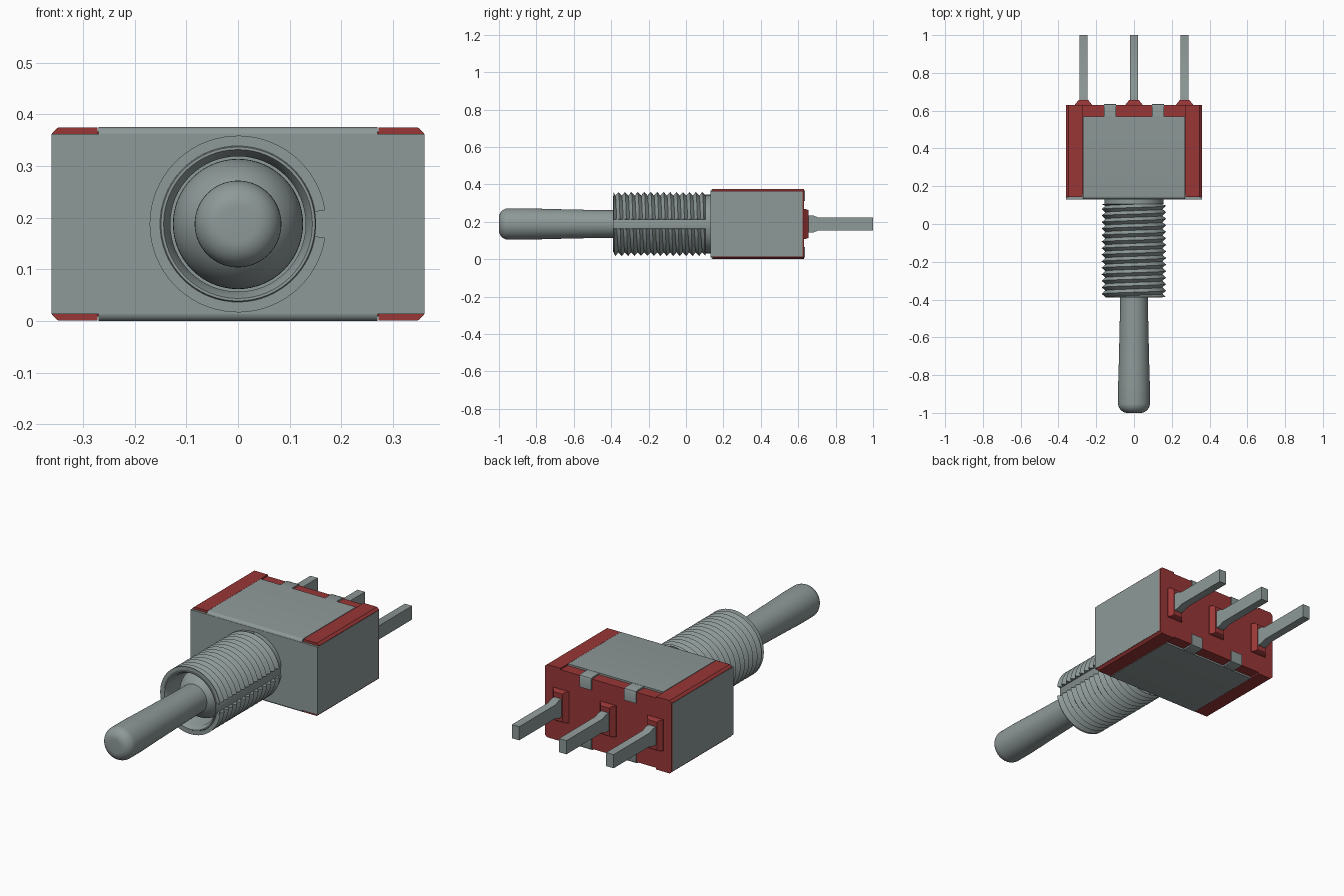
import bpy, bmesh, math

if "Cube" in bpy.data.objects:
    bpy.data.objects.remove(bpy.data.objects["Cube"])

ZC = 0.188          # height of the lever axis
H = 2 * ZC          # total height
SEG = 64


def material(name, rgb):
    m = bpy.data.materials.new(name)
    m.use_nodes = True
    m.diffuse_color = (*rgb, 1)
    m.node_tree.nodes["Principled BSDF"].inputs["Base Color"].default_value = (*rgb, 1)
    return m


METAL = material("grey metal", (0.27, 0.32, 0.315))
RED = material("red plastic", (0.32, 0.037, 0.037))


def finish(name, bm, mat, recalc=True):
    if recalc:
        bmesh.ops.recalc_face_normals(bm, faces=bm.faces[:])
    me = bpy.data.meshes.new(name)
    bm.to_mesh(me)
    bm.free()
    me.materials.append(mat)
    ob = bpy.data.objects.new(name, me)
    bpy.context.collection.objects.link(ob)
    bpy.ops.object.select_all(action='DESELECT')
    ob.select_set(True)
    bpy.context.view_layer.objects.active = ob
    bpy.ops.object.shade_smooth_by_angle(angle=math.radians(35))
    return ob


def prism(name, pts, axis, lo, hi, mat):
    """Extrude a closed outline along x (points y,z) or along y (points x,z)."""
    bm = bmesh.new()
    place = (lambda p, d: (d, p[0], p[1])) if axis == 'x' else (lambda p, d: (p[0], d, p[1]))
    a = [bm.verts.new(place(p, lo)) for p in pts]
    b = [bm.verts.new(place(p, hi)) for p in pts]
    bm.faces.new(a)
    bm.faces.new(b[::-1])
    for i in range(len(pts)):
        j = (i + 1) % len(pts)
        bm.faces.new((a[i], b[i], b[j], a[j]))
    return finish(name, bm, mat)


def box(name, x0, x1, y0, y1, z0, z1, mat):
    return prism(name, [(x0, z0), (x1, z0), (x1, z1), (x0, z1)], 'y', y0, y1, mat)


def lathe(name, profile, mat):
    """Revolve (radius, y) points about the lever axis."""
    bm = bmesh.new()
    rings = []
    for r, y in profile:
        n = 1 if r == 0 else SEG
        rings.append([bm.verts.new((r * math.cos(2 * math.pi * i / SEG), y,
                                    ZC + r * math.sin(2 * math.pi * i / SEG))) for i in range(n)])
    for a, b in zip(rings, rings[1:]):
        for i in range(SEG):
            j = (i + 1) % SEG
            quad = [a[i % len(a)], a[j % len(a)], b[j % len(b)], b[i % len(b)]]
            bm.faces.new(list(dict.fromkeys(quad)))
    return finish(name, bm, mat)


def arc(cr, cy, rad, a0, a1, n=8):
    return [(cr + rad * math.cos(math.radians(a0 + (a1 - a0) * i / n)),
             cy + rad * math.sin(math.radians(a0 + (a1 - a0) * i / n))) for i in range(n + 1)]


# Metal housing: front and sides, then the wrapped top and bottom plate
box("housing_shell", -0.361, 0.361, 0.13, 0.624, 0.014, H - 0.014, METAL)
bend = arc(0.147, H - 0.016, 0.016, 180, 90, 5)
prism("housing_wrap", [(0.57, 0)] + [(y, H - z) for y, z in bend[::-1]] + bend + [(0.57, H)],
      'x', -0.27, 0.27, METAL)

# Red insulating body: centre block and chamfered ends
box("insulator_core", -0.352, 0.352, 0.16, 0.629, 0.009, H - 0.009, RED)
for side, s in (("left", 1), ("right", -1)):
    prism(side + "_insulator_end",
          [(s * x, z) for x, z in ((0.272, 0.001), (0.348, 0.001), (0.36, 0.012),
                                   (0.36, H - 0.012), (0.348, H - 0.001), (0.272, H - 0.001))],
          'y', 0.142, 0.63, RED)

# Folded retaining tabs, two above and two below
TAB = [(0.56, H - 0.001), (0.622, H - 0.001), (0.632, H - 0.005), (0.636, H - 0.014),
       (0.636, 0.312), (0.62, 0.312), (0.62, 0.355), (0.56, 0.355)]
for side, x in (("left", 0.127), ("right", -0.127)):
    prism("upper_tab_" + side, TAB, 'x', x - 0.033, x + 0.033, METAL)
    prism("lower_tab_" + side, [(y, H - z) for y, z in TAB], 'x', x - 0.033, x + 0.033, METAL)

# Terminals with tapered red bosses
for label, x in (("left", 0.268), ("centre", 0), ("right", -0.268)):
    bm = bmesh.new()
    loops = []
    for y, w, h in ((0.62, 0.045, 0.08), (0.632, 0.045, 0.08), (0.648, 0.032, 0.078), (0.656, 0.026, 0.072)):
        loops.append([bm.verts.new((x + a * w, y, ZC + b * h))
                      for a, b in ((-1, -1), (1, -1), (1, 1), (-1, 1))])
    for a, b in zip(loops, loops[1:]):
        for i in range(4):
            bm.faces.new((a[i], a[(i + 1) % 4], b[(i + 1) % 4], b[i]))
    bm.faces.new(loops[0])
    bm.faces.new(loops[-1])
    finish(label + "_terminal_boss", bm, RED)
    half = [(0.64, 0.046), (0.68, 0.046), (0.705, 0.035), (1.0, 0.035)]
    prism(label + "_terminal",
          [(y, ZC - h) for y, h in half] + [(y, ZC + h) for y, h in half[::-1]],
          'x', x - 0.021, x + 0.021, METAL)

# Bushing core with a countersunk bore
lathe("bushing_core", [(0.151, 0.135), (0.151, -0.387), (0.149, -0.39), (0.144, -0.39),
                       (0.131, -0.365), (0.131, -0.2), (0, -0.2)], METAL)

# Helical thread, interrupted by a keyway on the left side
Y0, Y1, PITCH, ROOT, CREST, KEY = -0.387, 0.105, 0.0345, 0.152, 0.171, 0.158
turns = math.ceil((Y1 - Y0) / PITCH) + 1
bm = bmesh.new()
cols, inner = [], []
for i in range(SEG + 1):
    t = KEY + (2 * math.pi - 2 * KEY) * i / SEG
    col = [(0.151, Y0)]
    for k in range(2 * turns + 1):
        y = Y0 + PITCH * (k / 2 + t / (2 * math.pi) - 1)
        col.append((ROOT if k % 2 else CREST, min(max(y, Y0), Y1)))
    col += [(0.157, Y1), (0.157, 0.135)]
    cols.append([bm.verts.new((r * math.cos(t), y, ZC - r * math.sin(t))) for r, y in col])
    if i in (0, SEG):
        inner.append([bm.verts.new((0.149 * math.cos(t), y, ZC - 0.149 * math.sin(t))) for r, y in col])
for a, b in zip(cols, cols[1:]):
    for j in range(len(a) - 1):
        q = (a[j], b[j], b[j + 1], a[j + 1])
        ys = [v.co.y for v in q]
        if j == 0 or max(ys) - min(ys) > 1e-6:
            bm.faces.new(q)
# Keyway walls
for j in range(len(cols[0]) - 1):
    if cols[0][j + 1].co.y - cols[0][j].co.y > 1e-6:
        bm.faces.new((inner[0][j], cols[0][j], cols[0][j + 1], inner[0][j + 1]))
    if cols[-1][j + 1].co.y - cols[-1][j].co.y > 1e-6:
        bm.faces.new((inner[1][j + 1], cols[-1][j + 1], cols[-1][j], inner[1][j]))
finish("bushing_thread", bm, METAL, recalc=False)

# Pivot ball inside the bore and the lever with its rounded tip
lathe("pivot_ball", arc(0, -0.255, 0.126, 0, -86, 14) + [(0, -0.381)], METAL)
lathe("lever", [(0, -1.0)] + arc(0.034, -0.95, 0.05, -90, 0, 9)
      + [(0.084, -0.85), (0.080, -0.72), (0.074, -0.45), (0.073, -0.3)], METAL)
